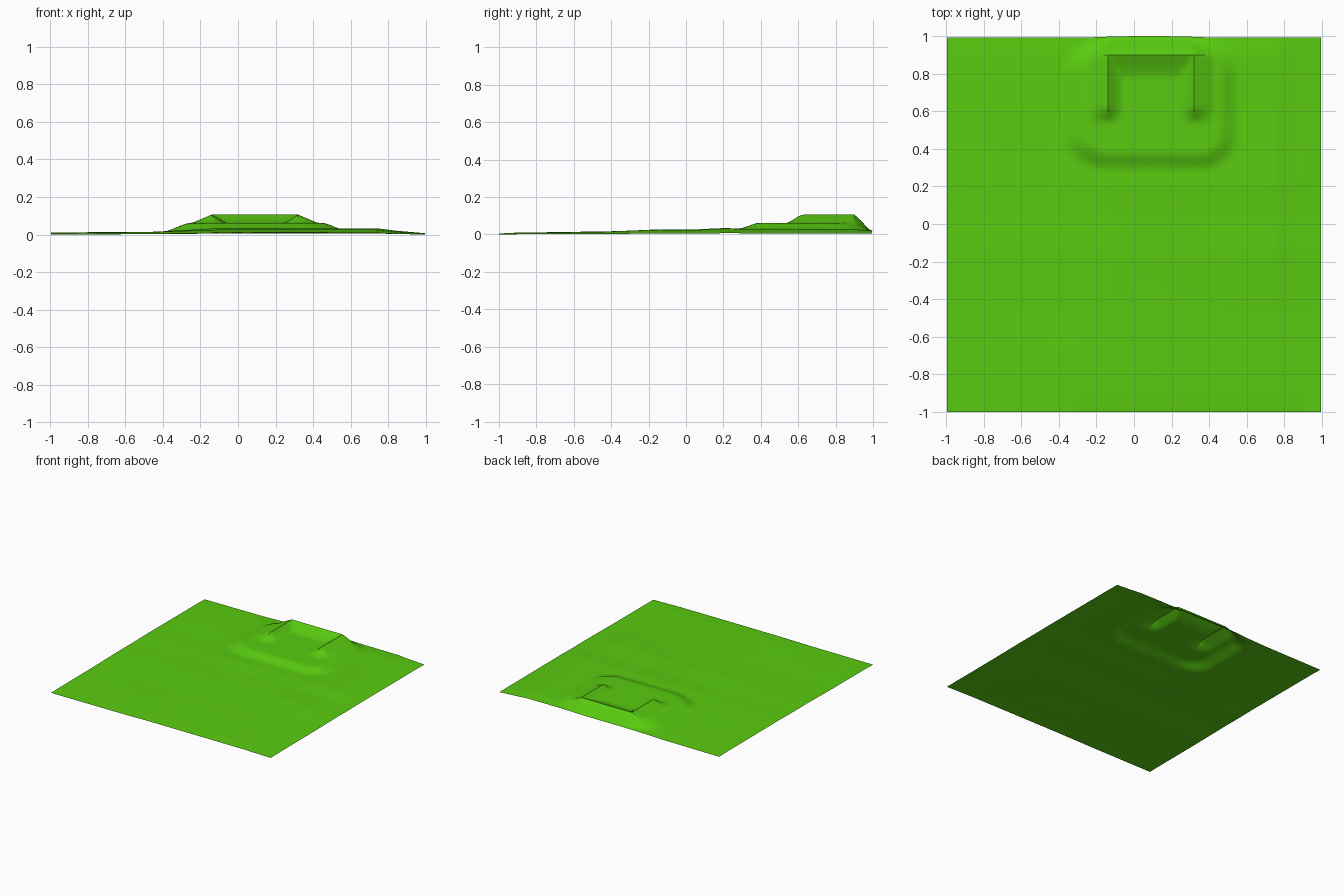
import bpy, bmesh
from math import sin, exp, hypot

if "Cube" in bpy.data.objects:
    bpy.data.objects.remove(bpy.data.objects["Cube"])

N = 100                       # grid cells per side, 0.02 spacing
RIM_L, RIM_R, RIM_B = -0.14, 0.32, 0.90


def smooth(a, b, v):
    t = max(0.0, min(1.0, (v - a) / (b - a)))
    return t * t * (3 - 2 * t)


def profile(points, v):
    """Piecewise linear height along a list of (position, height)."""
    if v <= points[0][0]:
        return points[0][1]
    for (a, za), (b, zb) in zip(points, points[1:]):
        if v <= b:
            return za + (zb - za) * (v - a) / (b - a)
    return points[-1][1]


# Gently rolling meadow, fading toward the border
def meadow(x, y):
    along_y = profile([(-1, .007), (-.9, .012), (-.45, .016), (-.15, .029),
                       (.05, .027), (.2, .034), (.3, .033), (.9, .03), (1, .022)], y)
    across = profile([(-1, .35), (-.45, .5), (-.1, 1), (.5, 1),
                      (.76, .95), (.84, .65), (1, .25)], x)
    ripple = .002 * sin(9 * y + 2.5 * x) * sin(4 * x + 1) * (1 - x * x) * (1 - y * y)
    return along_y * across + .003 + ripple


# Raised terrace: distance outside a rounded rectangle
def terrace(x, y):
    dx = max(-.13 - x, 0, x - .36)
    dy = max(.48 - y, 0, y - .80)
    d = hypot(dx * (.75 if x < .1 else 1.0), dy)
    return 1 - smooth(.09, .20, d)


# U-shaped embankment, sharp crest, hollow open to the front
def bank(x, y):
    side = max(RIM_L - x, x - RIM_R)          # positive outside the side rims
    back = y - RIM_B
    if side <= 0 and back <= 0:               # inner faces
        inner = max(0, 1 + side / .08, 1 + back / .12)
        z = .045 * inner ** 1.3
    else:                                     # outer faces
        s, b = max(side, 0), max(back, 0)
        z = .045 - .42 * s - .55 * b
    return max(z, 0) * smooth(.53, .63, y)


def height(x, y):
    t = terrace(x, y)
    base = meadow(x, y)
    z = base + (.066 - base) * t
    return z + bank(x, y)


bm = bmesh.new()
bmesh.ops.create_grid(bm, x_segments=N, y_segments=N, size=1)
for v in bm.verts:
    x, y = v.co.x, v.co.y
    v.co.z = height(x, y)
    # back border bulges slightly behind the embankment
    v.co.y = y - .008 * smooth(.9, 1, y) * (1 - exp(-((x - .08) / .28) ** 4))
    v.co.x = x * .996
low = min(v.co.z for v in bm.verts)
for v in bm.verts:
    v.co.z -= low

mesh = bpy.data.meshes.new("grass_terrain")
bm.to_mesh(mesh)
bm.free()
terrain = bpy.data.objects.new("grass_terrain", mesh)
bpy.context.collection.objects.link(terrain)

grass = bpy.data.materials.new("grass_green")
grass.diffuse_color = (.10, .60, .005, 1)
grass.use_nodes = True
grass.node_tree.nodes["Principled BSDF"].inputs["Base Color"].default_value = grass.diffuse_color
mesh.materials.append(grass)

bpy.context.view_layer.objects.active = terrain
terrain.select_set(True)
bpy.ops.object.shade_smooth_by_angle(angle=.5)
